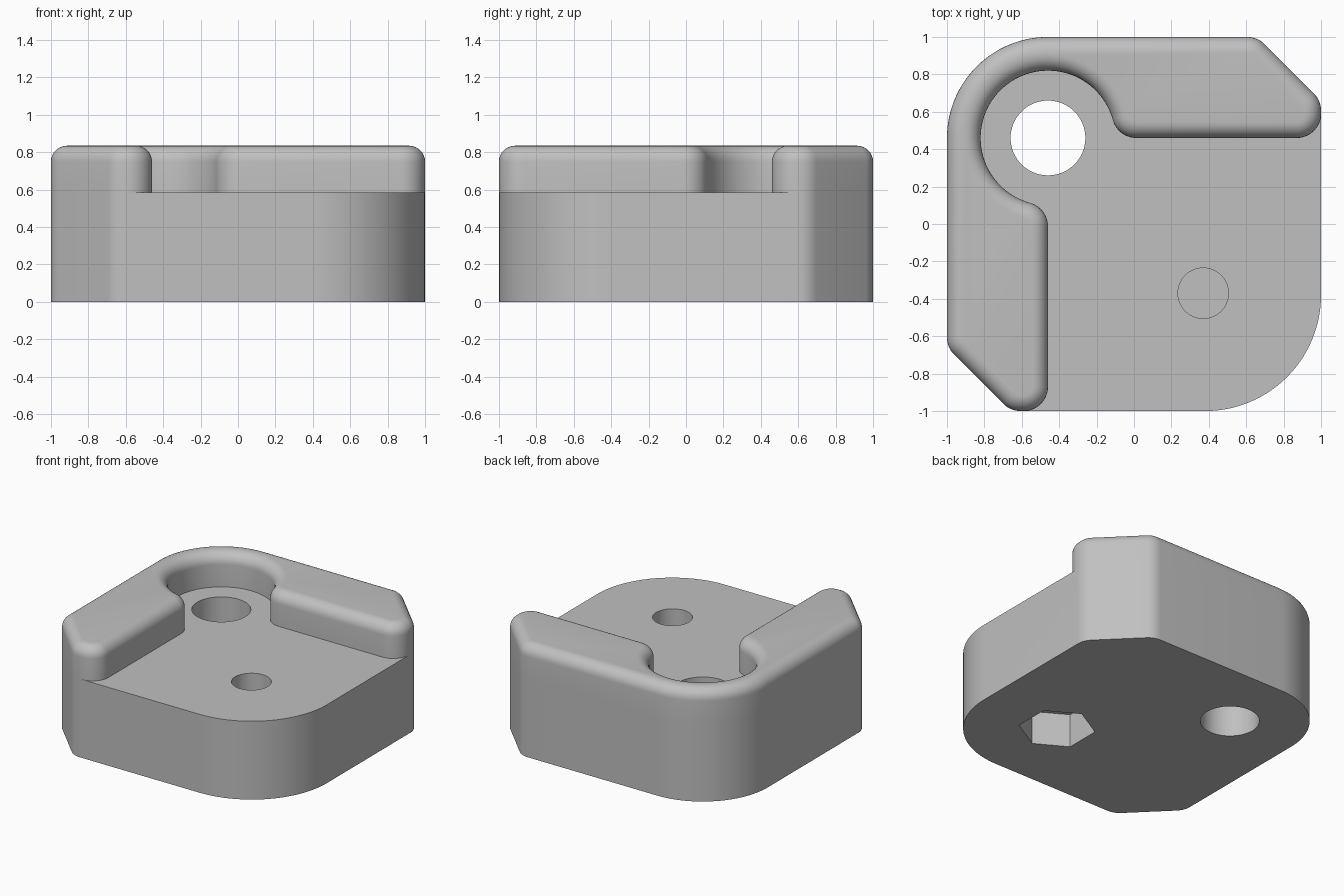
import bpy, bmesh, math
from math import radians, cos, sin, sqrt, degrees, atan2

if "Cube" in bpy.data.objects:
    bpy.data.objects.remove(bpy.data.objects["Cube"])

FLOOR, TOP = 0.585, 0.835     # shelf height and rim height
R = 0.13                      # plan rounding of the rim corners
T = R * math.tan(radians(22.5))
F = 0.085                     # rounding of the rim's top edge
C = 0.46                      # inner wall position and pocket centre
POCKET = 0.36
CH = 0.66                     # where the corner cuts start
K = sqrt((POCKET + R) ** 2 - R ** 2)
A = degrees(atan2(R, K))      # tangent angle between pocket and wall rounding

# Arcs (cx, cy, radius, start, end, steps), joined by straight walls
OUTER = [
    (1 - R, C + R, R, 0, 0, 0),
    (1 - R, CH - T, R, 0, 45, 6),
    (CH - T, 1 - R, R, 45, 90, 6),
    (-C, C, 1 - C, 90, 180, 28),
    (-1 + R, -CH + T, R, 180, 225, 6),
    (-CH + T, -1 + R, R, 225, 270, 6),
    (-C - R, -1 + R, R, 270, 270, 0),
]
INNER = [
    (-C - R, -1 + R, R, 270, 360, 12),
    (-C - R, C - K, R, 0, 90 - A, 12),
    (-C, C, POCKET, 270 - A, A, 56),
    (-C + K, C + R, R, 180 + A, 270, 12),
    (1 - R, C + R, R, 270, 360, 12),
]
FRONT = [(0.38, -0.38, 0.62, 270, 360, 28)]


def trace(arcs, inset=0.0):
    """Points along the arcs; clockwise arcs are hollow, so they grow."""
    pts = []
    for cx, cy, r, a0, a1, n in arcs:
        r += inset if a1 < a0 else -inset
        for i in range(n + 1):
            a = radians(a0 + (a1 - a0) * i / max(n, 1))
            p = (cx + r * cos(a), cy + r * sin(a))
            if not pts or math.dist(p, pts[-1]) > 1e-5:
                pts.append(p)
    if math.dist(pts[0], pts[-1]) < 1e-5:
        pts.pop()
    return pts


def ring(bm, pts, z):
    return [bm.verts.new((x, y, z)) for x, y in pts]


def bridge(bm, low, high):
    n = len(low)
    for i in range(n):
        j = (i + 1) % n
        bm.faces.new((low[i], low[j], high[j], high[i]))


def make(name, bm):
    bmesh.ops.remove_doubles(bm, verts=bm.verts, dist=1e-5)
    bmesh.ops.recalc_face_normals(bm, faces=bm.faces)
    me = bpy.data.meshes.new(name)
    bm.to_mesh(me)
    bm.free()
    ob = bpy.data.objects.new(name, me)
    bpy.context.collection.objects.link(ob)
    return ob


def cutter(name, x, y, r, z0, z1, sides, turn=0.0):
    bm = bmesh.new()
    pts = [(x + r * cos(turn + math.tau * i / sides),
            y + r * sin(turn + math.tau * i / sides)) for i in range(sides)]
    lo, hi = ring(bm, pts, z0), ring(bm, pts, z1)
    bridge(bm, lo, hi)
    bm.faces.new(lo)
    bm.faces.new(hi)
    ob = make(name, bm)
    ob.hide_render = True
    return ob


bm = bmesh.new()

# Base block: underside and outer walls up to the shelf
base = trace(OUTER + FRONT)
foot = ring(bm, base, 0)
bm.faces.new(foot)
bridge(bm, foot, ring(bm, base, FLOOR))

# Shelf between the rim's inner wall and the rounded front corner
bm.faces.new(ring(bm, trace(FRONT) + trace(INNER)[::-1], FLOOR))

# Raised rim with rounded top edge
prev = ring(bm, trace(OUTER + INNER), FLOOR)
STEPS = 8
for s in range(STEPS + 1):
    t = math.pi / 2 * s / STEPS
    cur = ring(bm, trace(OUTER + INNER, F * (1 - cos(t))), TOP - F + F * sin(t))
    bridge(bm, prev, cur)
    prev = cur
bm.faces.new(prev)
block = make("corner_block", bm)

# Through hole, blind screw hole and hexagonal nut recess
cutters = [
    cutter("through_hole_cutter", -C, C, 0.2, -0.1, 0.7, 64),
    cutter("screw_hole_cutter", 0.37, -0.37, 0.135, 0.28, 0.7, 48),
    cutter("nut_recess_cutter", 0.37, -0.37, 0.26, -0.1, 0.25, 6, radians(30)),
]
bpy.context.view_layer.objects.active = block
block.select_set(True)
for c in cutters:
    mod = block.modifiers.new(c.name, 'BOOLEAN')
    mod.operation, mod.solver, mod.object = 'DIFFERENCE', 'EXACT', c
    bpy.ops.object.modifier_apply(modifier=mod.name)
for c in cutters:
    bpy.data.objects.remove(c)

# Plain grey finish
grey = bpy.data.materials.new("light_grey")
grey.diffuse_color = (0.53, 0.53, 0.53, 1)
grey.use_nodes = True
grey.node_tree.nodes["Principled BSDF"].inputs["Base Color"].default_value = grey.diffuse_color
block.data.materials.clear()
block.data.materials.append(grey)
bpy.ops.object.shade_smooth_by_angle(angle=radians(30))
